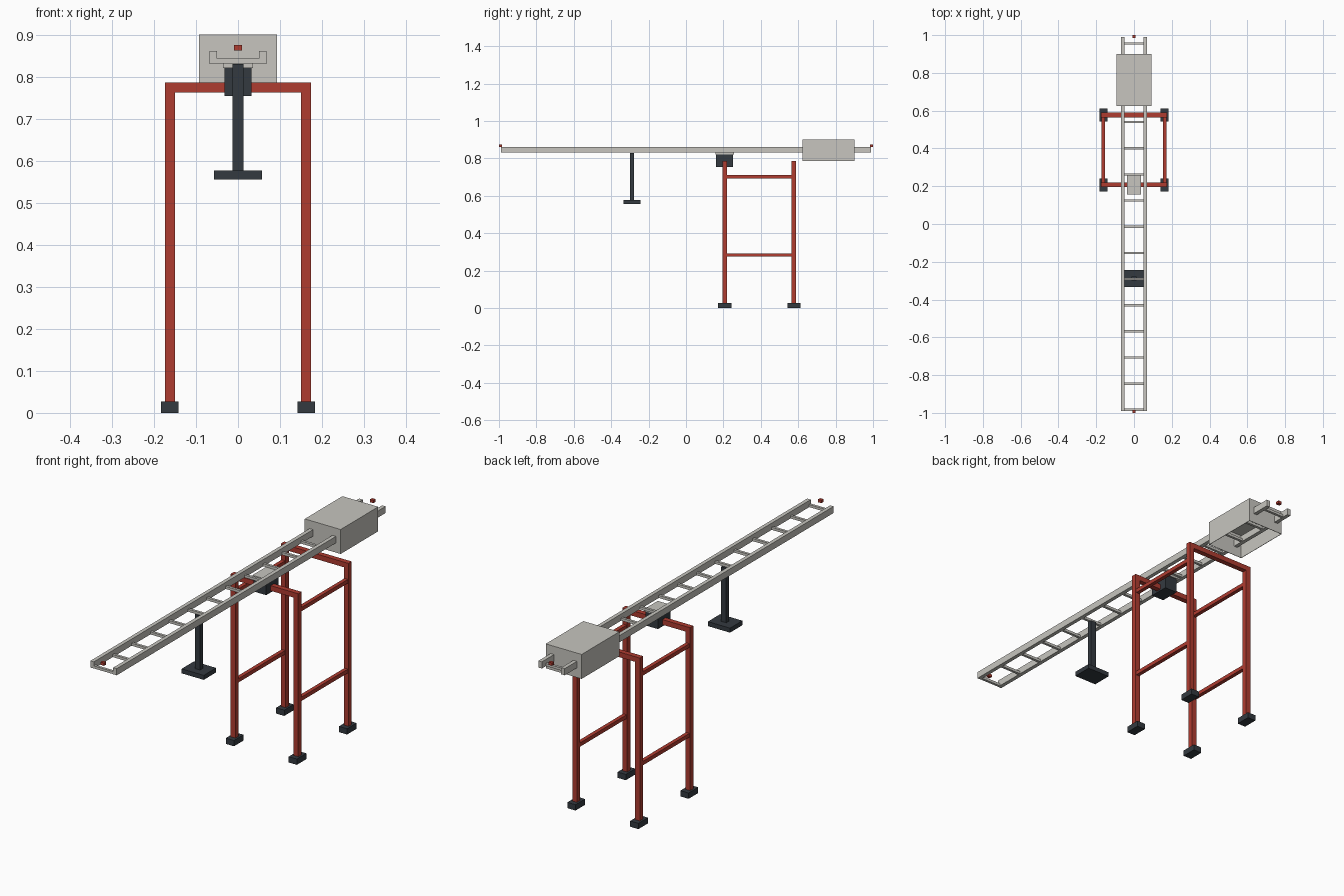
import bpy
import bmesh
from mathutils import Matrix, Vector

start = bpy.data.objects.get("Cube")
if start:
    bpy.data.objects.remove(start, do_unlink=True)


def material(name, rgb):
    mat = bpy.data.materials.new(name)
    mat.use_nodes = True
    mat.diffuse_color = (*rgb, 1)
    mat.node_tree.nodes["Principled BSDF"].inputs["Base Color"].default_value = (*rgb, 1)
    return mat


GREY = material("light_grey", (0.57, 0.56, 0.52))
RED = material("painted_red", (0.43, 0.045, 0.03))
DARK = material("dark_slate", (0.034, 0.042, 0.051))


def box(name, mat, center, size, open_bottom=False):
    """Box given by its centre and full size."""
    bm = bmesh.new()
    bmesh.ops.create_cube(bm, size=1, matrix=Matrix.Translation(Vector(center)) @ Matrix.Diagonal((*size, 1)))
    if open_bottom:
        bm.normal_update()
        bmesh.ops.delete(bm, geom=[f for f in bm.faces if f.normal.z < -0.5], context="FACES")
    mesh = bpy.data.meshes.new(name)
    bm.to_mesh(mesh)
    bm.free()
    mesh.materials.append(mat)
    obj = bpy.data.objects.new(name, mesh)
    bpy.context.collection.objects.link(obj)
    return obj


SIDES = (("left", 1), ("right", -1))
ENDS = (("front", 0.207), ("back", 0.577))
LEG_X = 0.162
BAR = 0.024

# Support frame: legs, feet and crossbars
for end, y in ENDS:
    for side, s in SIDES:
        box(f"{end}_{side}_leg", RED, (s * LEG_X, y, 0.4), (BAR, BAR, 0.772))
        box(f"{end}_{side}_foot", DARK, (s * LEG_X, y, 0.0135), (0.042, 0.07, 0.027))
    box(f"{end}_crossbar", RED, (0, y, 0.774), (2 * LEG_X, BAR, BAR))

# Side braces between front and back legs
for side, s in SIDES:
    for level, z in (("lower", 0.284), ("upper", 0.702)):
        box(f"{side}_{level}_brace", RED, (s * LEG_X, 0.392, z), (0.018, 0.37, 0.018))

# Long ladder beam with end markers
for side, s in SIDES:
    box(f"{side}_rail", GREY, (s * 0.059, 0, 0.846), (0.018, 1.98, 0.031))
for i in range(15):
    box(f"rung_{i + 1}", GREY, (0, -0.984 + i * 0.1385, 0.837), (0.104, 0.012, 0.012))
for end, s in (("front", -1), ("back", 1)):
    box(f"{end}_marker", RED, (0, s * 0.992, 0.869), (0.018, 0.016, 0.013))

# Pivot block on the front crossbar
box("pivot_block", DARK, (0, 0.207, 0.788), (0.064, 0.091, 0.067))
box("pivot_plate", GREY, (0, 0.207, 0.826), (0.072, 0.1, 0.01))

# Hanging pole and its flat base
box("hanging_pole", DARK, (0, -0.288, 0.7), (0.027, 0.022, 0.26))
box("hanging_base", DARK, (0, -0.288, 0.566), (0.114, 0.091, 0.021))

# Counterweight cover, a thin shell open underneath
cover = box("counterweight_cover", GREY, (0, 0.762, 0.843), (0.185, 0.277, 0.114), open_bottom=True)
shell = cover.modifiers.new("wall", "SOLIDIFY")
shell.thickness = 0.003
shell.offset = -1
